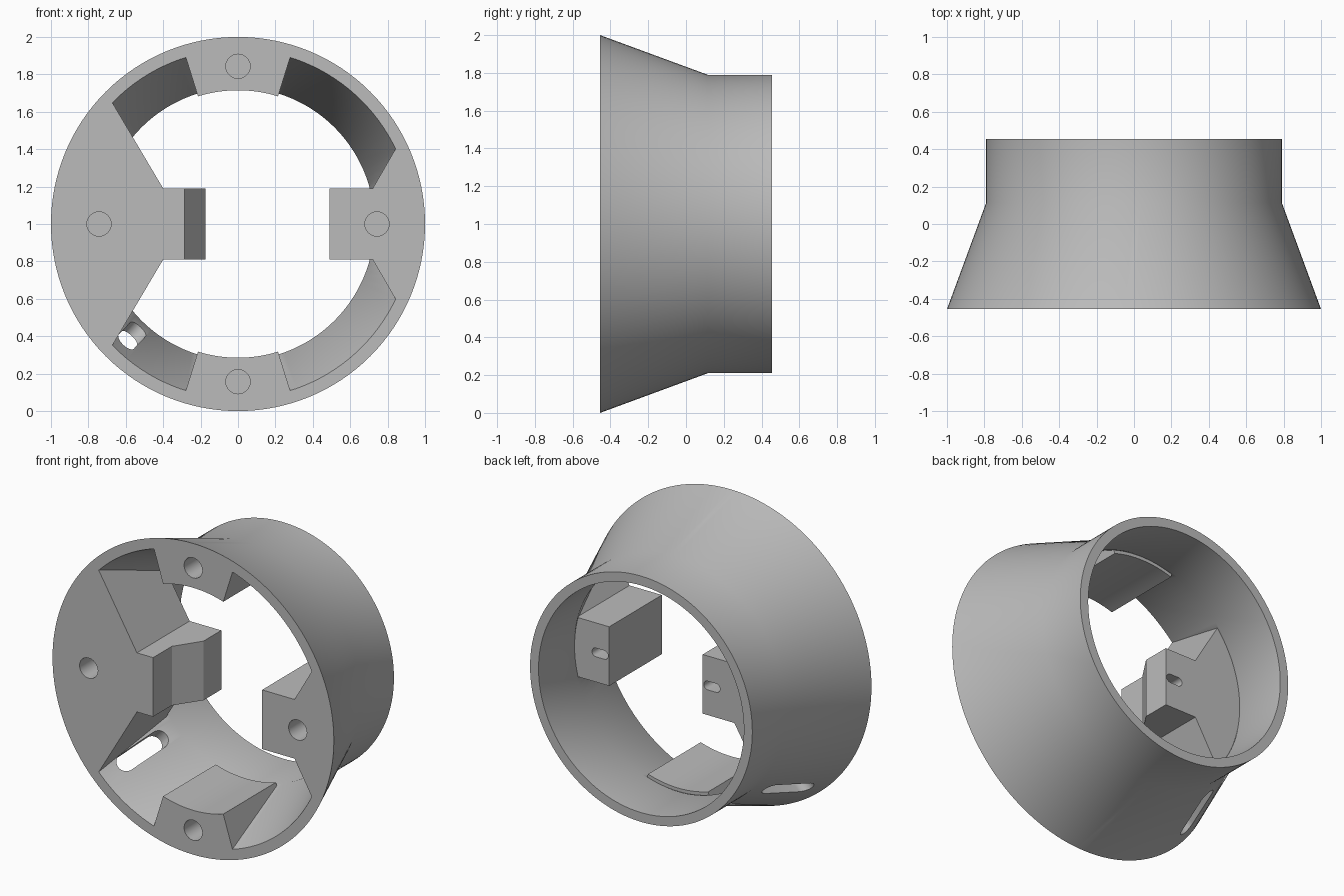
import bpy, bmesh, math
from mathutils import Vector, Matrix

cube = bpy.data.objects.get("Cube")
if cube:
    bpy.data.objects.remove(cube)

AXIS_Z = 1.0
FRONT, BACK, LUG_BACK = -0.455, 0.455, 0.08
FAR = -0.7            # cutters start well ahead of the front face

grey = bpy.data.materials.new("plain grey")
grey.use_nodes = True
colour = (0.5, 0.5, 0.5, 1)
grey.diffuse_color = colour
grey.node_tree.nodes["Principled BSDF"].inputs["Base Color"].default_value = colour


def finish(bm, name):
    bmesh.ops.recalc_face_normals(bm, faces=bm.faces)
    mesh = bpy.data.meshes.new(name)
    bm.to_mesh(mesh)
    bm.free()
    mesh.materials.append(grey)
    ob = bpy.data.objects.new(name, mesh)
    bpy.context.collection.objects.link(ob)
    return ob


def lathe(name, profile, seg=128):
    """Solid of revolution about the y axis from (radius, y) points."""
    bm = bmesh.new()
    rings = []
    for r, y in profile:
        rings.append([bm.verts.new((r * math.cos(2 * math.pi * i / seg), y,
                                    AXIS_Z + r * math.sin(2 * math.pi * i / seg)))
                      for i in range(seg)])
    for a, b in zip(rings, rings[1:]):
        for i in range(seg):
            j = (i + 1) % seg
            bm.faces.new((a[i], a[j], b[j], b[i]))
    bm.faces.new(rings[0])
    bm.faces.new(rings[-1])
    return finish(bm, name)


def prism(name, points, matrix, depth):
    """Flat outline pushed along local z, then placed by a matrix."""
    bm = bmesh.new()
    face = bm.faces.new([bm.verts.new((u, v, 0)) for u, v in points])
    new = bmesh.ops.extrude_face_region(bm, geom=[face])["geom"]
    bmesh.ops.translate(bm, vec=(0, 0, depth),
                        verts=[g for g in new if isinstance(g, bmesh.types.BMVert)])
    bm.transform(matrix)
    return finish(bm, name)


def place(origin, u, v):
    """Matrix with the given local x and y directions."""
    u, v = Vector(u).normalized(), Vector(v).normalized()
    m = Matrix((u, v, u.cross(v))).transposed().to_4x4()
    m.translation = Vector(origin)
    return m


def facing_front(x, y, z):
    """Outline in x and z, pushed toward the front."""
    return place((x, y, z), (1, 0, 0), (0, 0, 1))


def slot_outline(length, radius, n=12):
    half = length / 2 - radius
    pts = []
    for side in (1, -1):
        for i in range(n + 1):
            a = math.pi * (i / n - 0.5)
            pts.append((side * (half + radius * math.cos(a)), side * radius * math.sin(a)))
    return pts


def cut(target, cutter):
    mod = target.modifiers.new("cut", 'BOOLEAN')
    mod.operation, mod.solver, mod.object = 'DIFFERENCE', 'EXACT', cutter
    bpy.context.view_layer.update()
    dg = bpy.context.evaluated_depsgraph_get()
    mesh = bpy.data.meshes.new_from_object(target.evaluated_get(dg))
    target.modifiers.clear()
    target.data = mesh
    bpy.data.objects.remove(cutter)


# Outer flared body and the cavity that hollows it
body = lathe("flared_housing", [(1, FRONT), (0.79, 0.115), (0.79, BACK)])
cavity = lathe("cavity", [(0.987, -0.6), (0.73, 0.097), (0.73, 0.6)])

# Top and bottom lugs stay solid inside the cavity
spread = math.radians(17.4)
angles = [spread * (i / 8 - 1) for i in range(17)]
for side in (1, -1):
    arc = [(0.715 * math.sin(a), side * 0.715 * math.cos(a)) for a in angles]
    arc += [(1.2 * math.sin(a), side * 1.2 * math.cos(a)) for a in reversed(angles)]
    cut(cavity, prism("lug", arc, facing_front(0, LUG_BACK, AXIS_Z), LUG_BACK - FAR))

# Side lugs: a narrow one on the left, a broad plate on the right
narrow = [(1.2, 1.02), (0.72, 0.19), (0.49, 0.19)]
broad = [(-1.2, 1.54), (-0.4, 0.19)]
for half in (narrow, broad):
    outline = half + [(x, -z) for x, z in reversed(half)]
    cut(cavity, prism("lug", outline, facing_front(0, LUG_BACK, AXIS_Z), LUG_BACK - FAR))

# Stepped block with a sloped face on the broad plate
step = [(-0.6, FAR), (-0.285, FAR), (-0.285, -0.265), (-0.175, -0.1),
        (-0.175, LUG_BACK), (-0.6, LUG_BACK)]
cut(cavity, prism("block", step, place((0, 0, AXIS_Z - 0.19), (1, 0, 0), (0, 1, 0)), 0.38))
cut(body, cavity)

# Blind screw holes in the front
for x, z in ((0, 0.843), (0, -0.843), (-0.743, 0), (0.743, 0)):
    hole = slot_outline(0.1301, 0.065)
    cut(body, prism("hole", hole, facing_front(x, FRONT + 0.25, AXIS_Z + z), 0.35))

# Small slots in the back of the side blocks
for x in (-0.24, 0.555):
    cut(body, prism("slot", slot_outline(0.115, 0.028),
                    facing_front(x, LUG_BACK + 0.1, AXIS_Z), 0.22))

# Long slot through the lower right wall
a = math.radians(226.5)
out = Vector((math.cos(a), 0, math.sin(a)))
across = out.cross(Vector((0, 1, 0)))
cut(body, prism("cable_slot", slot_outline(0.36, 0.055),
                place(out * 0.6 + Vector((0, -0.16, AXIS_Z)), (0, 1, 0), across), 0.6))

# The slot may point inward from its origin, so both ways are covered
if len(body.data.materials) == 0:
    body.data.materials.append(grey)

bpy.ops.object.select_all(action='DESELECT')
body.select_set(True)
bpy.context.view_layer.objects.active = body
bpy.ops.object.shade_smooth_by_angle(angle=math.radians(30))
